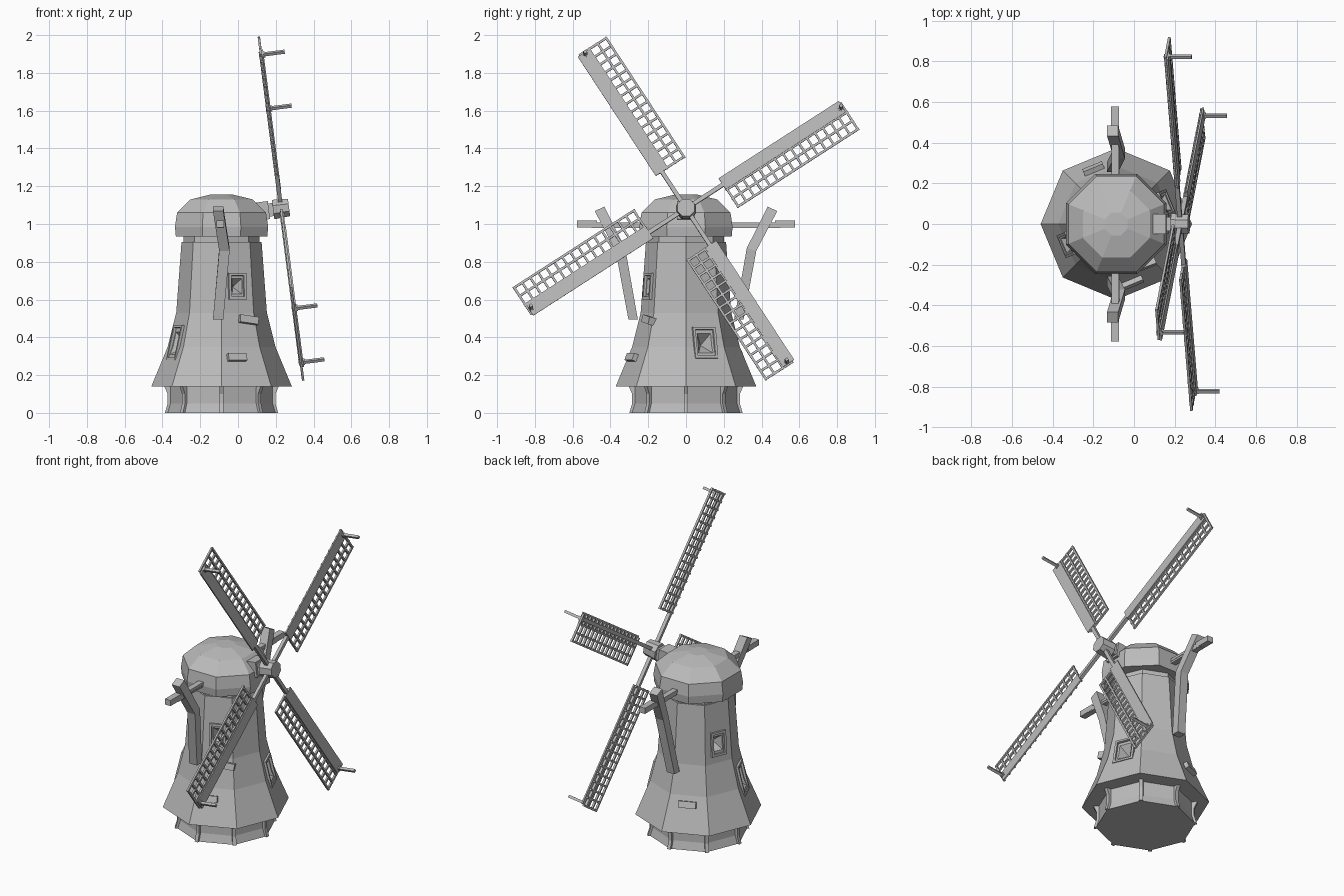
import bpy, bmesh, math
from mathutils import Matrix, Vector

if "Cube" in bpy.data.objects:
    bpy.data.objects.remove(bpy.data.objects["Cube"])

CX = -0.087          # tower axis
grey = bpy.data.materials.new("plain grey")
grey.diffuse_color = (0.5, 0.5, 0.5, 1)
grey.use_nodes = True
grey.node_tree.nodes["Principled BSDF"].inputs["Base Color"].default_value = grey.diffuse_color


def finish(name, bm):
    bmesh.ops.recalc_face_normals(bm, faces=bm.faces)
    me = bpy.data.meshes.new(name)
    bm.to_mesh(me)
    bm.free()
    me.materials.append(grey)
    ob = bpy.data.objects.new(name, me)
    bpy.context.collection.objects.link(ob)
    return ob


def box(bm, lo, hi, m=Matrix()):
    lo, hi = Vector(lo), Vector(hi)
    s = Matrix.Diagonal((*(hi - lo), 1))
    bmesh.ops.create_cube(bm, size=1, matrix=m @ Matrix.Translation((lo + hi) / 2) @ s)


def lathe(name, profile, turn=0, sides=8):
    """Stack of polygon rings with closed ends; profile is (radius, height)."""
    bm = bmesh.new()
    rings = []
    for r, z in profile:
        rings.append([bm.verts.new((CX + r * math.cos(turn + i * math.tau / sides),
                                    r * math.sin(turn + i * math.tau / sides), z))
                      for i in range(sides)])
    for a, b in zip(rings, rings[1:]):
        for i in range(sides):
            j = (i + 1) % sides
            bm.faces.new((a[i], a[j], b[j], b[i]))
    bm.faces.new(rings[0])
    top = bmesh.ops.poke(bm, faces=[bm.faces.new(rings[-1])])
    return finish(name, bm), top["verts"]


def path_beam(bm, pts, wx, wy):
    """Rectangular beam swept along points."""
    rings = [[bm.verts.new((x + sx * wx / 2, y + sy * wy / 2, z + sy * dz))
              for sx, sy in ((-1, -1), (1, -1), (1, 1), (-1, 1))] for x, y, z, dz in pts]
    for a, b in zip(rings, rings[1:]):
        for i in range(4):
            j = (i + 1) % 4
            bm.faces.new((a[i], a[j], b[j], b[i]))
    bm.faces.new(rings[0])
    bm.faces.new(rings[-1])


# Base drum with flared corner posts
lathe("base_drum", [(0.29, 0), (0.275, 0.05), (0.275, 0.15)])
bm = bmesh.new()
for k in range(8):
    m = Matrix.Translation((CX, 0, 0)) @ Matrix.Rotation(k * math.pi / 4, 4, 'Z')
    n = len(bm.verts)
    path_beam(bm, [(0.285, 0, 0, 0), (0.27, 0, 0.05, 0), (0.27, 0, 0.1, 0), (0.29, 0, 0.145, 0)], 0.03, 0.022)
    bm.verts.ensure_lookup_table()
    bmesh.ops.transform(bm, matrix=m, verts=bm.verts[n:])
finish("base_posts", bm)

# Tapered tower, neck and cap
WALL = [(0.372, 0.14), (0.285, 0.35), (0.24, 0.53), (0.212, 0.905)]
tower, _ = lathe("tower", WALL)
lathe("neck", [(0.202, 0.89), (0.202, 0.95)])
cap_profile = [(0.262, 0.935), (0.267, 0.985), (0.255, 1.06), (0.178, 1.13), (0.06, 1.157)]
lathe("cap", cap_profile, math.pi / 8)


def on_wall(deg, z):
    """Frame on a wall face: x sideways, y up the slope, z outward."""
    for (r0, z0), (r1, z1) in zip(WALL, WALL[1:]):
        if z0 <= z <= z1:
            break
    c = math.cos(math.pi / 8)
    r = c * (r0 + (r1 - r0) * (z - z0) / (z1 - z0))
    a = math.radians(deg)
    out = Vector((math.cos(a), math.sin(a), 0))
    up = (out * c * (r1 - r0) + Vector((0, 0, z1 - z0))).normalized()
    side = Vector((-math.sin(a), math.cos(a), 0))
    m = Matrix((side, up, side.cross(up))).transposed().to_4x4()
    return Matrix.Translation(out * r + Vector((CX, 0, z))) @ m


# Windows: pyramid recess cut in the wall, framed by four bars
frames, cuts = bmesh.new(), bmesh.new()
for deg, z, w, h in ((22.5, 0.37, 0.13, 0.17), (-67.5, 0.67, 0.1, 0.14),
                     (157.5, 0.65, 0.1, 0.15), (-157.5, 0.37, 0.12, 0.19)):
    m = on_wall(deg, z)
    w, h, t = w / 2, h / 2, 0.014
    for s in (-1, 1):
        x0, x1 = sorted((s * w, s * (w - t)))
        y0, y1 = sorted((s * h, s * (h - t)))
        box(frames, (x0, -h, -0.02), (x1, h, 0.014), m)
        box(frames, (-w, y0, -0.02), (w, y1, 0.014), m)
    q = [cuts.verts.new(m @ Vector((sx * (w - t / 2), sy * (h - t / 2), 0.03)))
         for sx, sy in ((-1, -1), (1, -1), (1, 1), (-1, 1))]
    apex = cuts.verts.new(m @ Vector((0, 0, -0.06)))
    cuts.faces.new(q)
    for i in range(4):
        cuts.faces.new((q[i], q[(i + 1) % 4], apex))
finish("window_frames", frames)
cutter = finish("window_cutter", cuts)
cutter.hide_render = True
cutter.hide_viewport = True
mod = tower.modifiers.new("window recesses", 'BOOLEAN')
mod.operation = 'DIFFERENCE'
mod.solver = 'EXACT'
mod.object = cutter

# Small ledges on the walls
bm = bmesh.new()
for deg, z, dx, tilt in ((-67.5, 0.29, -0.035, 0), (-67.5, 0.49, 0.055, -8), (112.5, 0.3, 0, 0)):
    m = on_wall(deg, z) @ Matrix.Translation((dx, 0, 0)) @ Matrix.Rotation(math.radians(tilt), 4, 'Z')
    box(bm, (-0.052, -0.02, -0.02), (0.052, 0.02, 0.025), m)
finish("wall_ledges", bm)

# Bent side struts and cross bars, mirrored to both sides
bm = bmesh.new()
path_beam(bm, [(-0.105, 0.28, 0.495, 0), (-0.072, 0.347, 0.865, -0.008), (-0.105, 0.458, 1.08, -0.012)], 0.055, 0.05)
path_beam(bm, [(-0.09, 0.19, 0.99, 0), (-0.09, 0.39, 0.99, 0)], 0.035, 0.035)
box(bm, (-0.11, 0.18, 0.978), (-0.075, 0.5, 1.008))
box(bm, (-0.114, 0.47, 0.982), (-0.074, 0.578, 1.018))
strut = finish("side_strut", bm)
helper = strut.modifiers.new("other side", 'MIRROR')
helper.use_axis = (False, True, False)
helper.use_clip = False

# Tilted rotor frame: x to the right side, y up, z along the shaft
t = math.radians(7.35)
rotor = Matrix.Translation((0.228, 0, 1.082)) @ Matrix(
    ((0, 1, 0), (-math.sin(t), 0, math.cos(t)), (math.cos(t), 0, math.sin(t)))).transposed().to_4x4()

# Shaft and hub
bm = bmesh.new()
box(bm, (-0.035, -0.035, -0.25), (0.035, 0.035, -0.01), rotor)
box(bm, (-0.048, -0.048, -0.13), (0.048, 0.048, -0.065), rotor)
bmesh.ops.create_cone(bm, cap_ends=True, segments=8, radius1=0.056, radius2=0.05, depth=0.085,
                      matrix=rotor @ Matrix.Rotation(math.pi / 8, 4, 'Z'))
finish("shaft_and_hub", bm)

# Four sails: stock, solid board, lattice and tip peg
for k in range(4):
    m = rotor @ Matrix.Rotation(math.radians(33 + 90 * k), 4, 'Z')
    bm = bmesh.new()
    box(bm, (0, -0.011, -0.011), (0.99, 0.011, 0.011), m)
    box(bm, (0.232, -0.03, 0.004), (0.99, 0.04, 0.013), m)
    for y in (-0.033, -0.088, -0.141):
        box(bm, (0.23, y - 0.006, -0.006), (1.0, y + 0.006, 0.006), m)
    for i in range(16):
        x = 0.238 + i * 0.755 / 15
        box(bm, (x - 0.006, -0.146, -0.007), (x + 0.006, 0.03, 0.005), m)
    box(bm, (0.965, -0.012, -0.012), (0.99, 0.012, 0.02), m)
    box(bm, (0.971, -0.008, 0), (0.987, 0.008, 0.125), m)
    finish("sail_%d" % (k + 1), bm)
